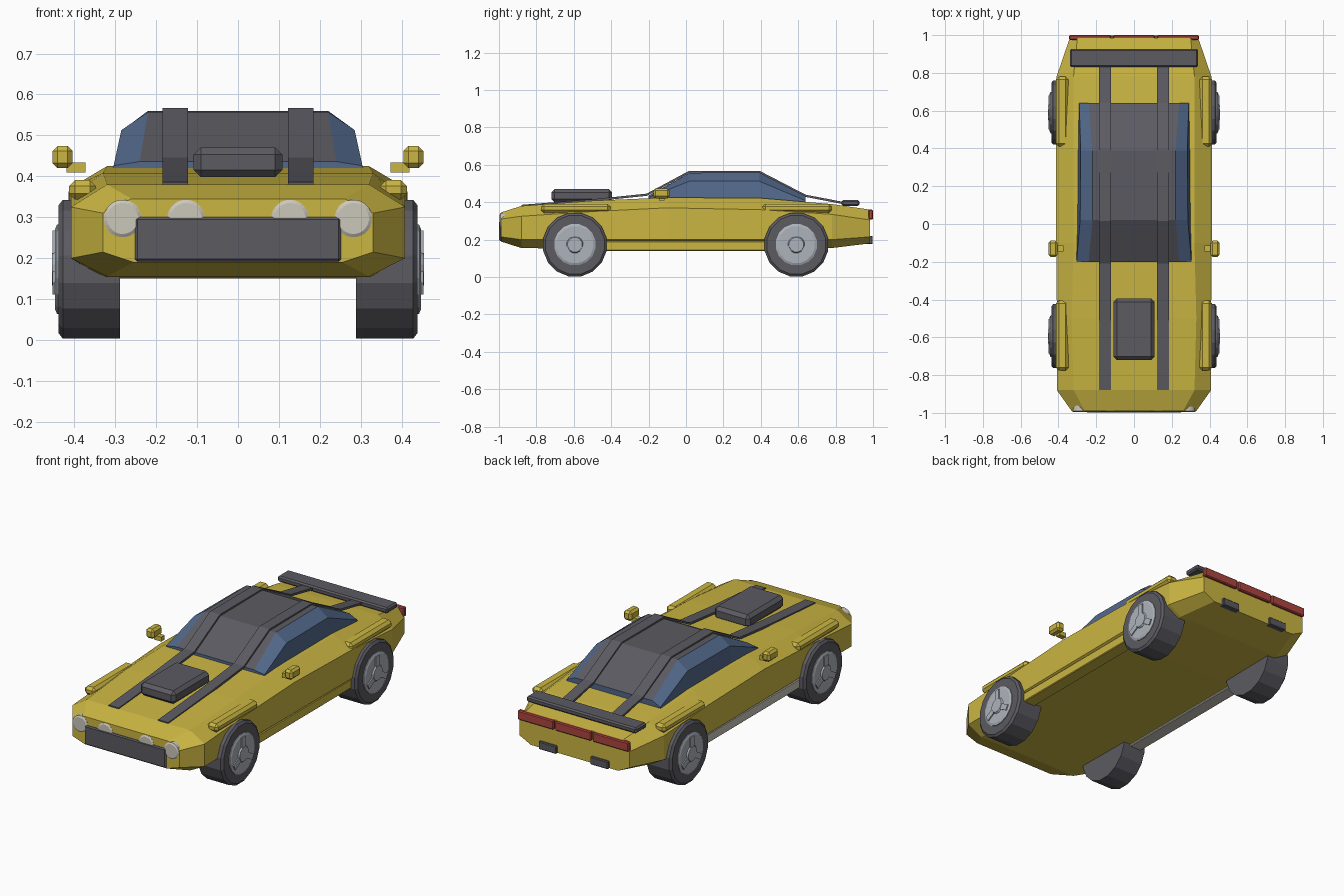
import bpy, bmesh, math
from mathutils import Matrix

if "Cube" in bpy.data.objects:
    bpy.data.objects.remove(bpy.data.objects["Cube"])


def material(name, rgb):
    m = bpy.data.materials.new(name)
    m.diffuse_color = (*rgb, 1)
    m.use_nodes = True
    m.node_tree.nodes["Principled BSDF"].inputs["Base Color"].default_value = m.diffuse_color
    return m


YELLOW = material("yellow paint", (0.60, 0.47, 0.055))
DARK = material("dark trim", (0.105, 0.103, 0.12))
BLUE = material("window blue", (0.085, 0.14, 0.26))
RED = material("tail light red", (0.42, 0.06, 0.05))
CREAM = material("pale lamp", (0.60, 0.57, 0.50))
SILVER = material("wheel silver", (0.42, 0.45, 0.50))


def finish(name, bm, mats):
    bmesh.ops.recalc_face_normals(bm, faces=bm.faces)
    me = bpy.data.meshes.new(name)
    bm.to_mesh(me)
    bm.free()
    for m in mats:
        me.materials.append(m)
    ob = bpy.data.objects.new(name, me)
    bpy.context.collection.objects.link(ob)
    return ob


def loft(name, rings, mats, rule=None):
    """Skin closed rings of points; rule(i) gives the material of ring edge i."""
    bm = bmesh.new()
    vs = [[bm.verts.new(p) for p in r] for r in rings]
    n = len(rings[0])
    for a, b in zip(vs, vs[1:]):
        for i in range(n):
            f = bm.faces.new((a[i], a[(i + 1) % n], b[(i + 1) % n], b[i]))
            f.material_index = rule(i) if rule else 0
    bm.faces.new(vs[0])
    bm.faces.new(vs[-1])
    return finish(name, bm, mats)


def block(name, lo, hi, mat, bevel=0.0):
    bm = bmesh.new()
    size = [h - l for l, h in zip(lo, hi)]
    mid = [(h + l) / 2 for l, h in zip(lo, hi)]
    bmesh.ops.create_cube(bm, size=1, matrix=Matrix.Translation(mid) @ Matrix.Diagonal((*size, 1)))
    if bevel:
        bmesh.ops.bevel(bm, geom=bm.edges[:], offset=bevel, segments=1, affect='EDGES')
    return finish(name, bm, [mat])


def mirrored_block(name, lo, hi, mat, bevel=0.0):
    block(name + "_right", lo, hi, mat, bevel)
    block(name + "_left", (-hi[0], lo[1], lo[2]), (-lo[0], hi[1], hi[2]), mat, bevel)


def disc(name, center, axis, profile, mat, sides):
    """Turned part: profile is (offset along axis, radius)."""
    rings = []
    for off, r in profile:
        ring = []
        for k in range(sides):
            a = 2 * math.pi * (k + 0.5) / sides
            u, w = r * math.cos(a), r * math.sin(a)
            d = (off, u, w) if axis == 'X' else (u, off, w)
            ring.append(tuple(c + e for c, e in zip(center, d)))
        rings.append(ring)
    return loft(name, rings, [mat])


# body shell: y, bottom half width, bottom z, side half width, low z, high z, top half width, top z
body = []
for y, wb, zb, ws, zl, zh, wt, zt in [
    (-0.99, 0.255, 0.19, 0.33, 0.215, 0.31, 0.26, 0.345),
    (-0.88, 0.32, 0.155, 0.408, 0.20, 0.325, 0.32, 0.38),
    (-0.50, 0.33, 0.15, 0.408, 0.20, 0.35, 0.33, 0.408),
    (-0.10, 0.33, 0.15, 0.412, 0.20, 0.37, 0.32, 0.425),
    (0.40, 0.33, 0.15, 0.414, 0.20, 0.36, 0.32, 0.422),
    (0.78, 0.33, 0.155, 0.41, 0.20, 0.335, 0.32, 0.39),
    (0.985, 0.27, 0.18, 0.34, 0.215, 0.305, 0.30, 0.36),
]:
    right = [(wb, zb), (ws, zl), (ws, zh), (wt, zt)]
    body.append([(x, y, z) for x, z in right] + [(-x, y, z) for x, z in reversed(right)])
loft("body", body, [YELLOW])

# cabin: blue side glass, dark centre panel over the roof
cabin = []
for y, wb, zb, ws, zs, wt, zt in [
    (-0.20, 0.306, 0.415, 0.304, 0.426, 0.24, 0.436),
    (0.02, 0.30, 0.415, 0.285, 0.513, 0.22, 0.557),
    (0.39, 0.297, 0.41, 0.282, 0.513, 0.22, 0.560),
    (0.64, 0.292, 0.395, 0.290, 0.408, 0.24, 0.432),
]:
    right = [(wb, zb), (ws, zs), (wt, zt)]
    cabin.append([(x, y, z) for x, z in right] + [(-x, y, z) for x, z in reversed(right)])
loft("cabin", cabin, [BLUE, DARK], lambda i: 1 if i == 2 else 0)

# twin stripes that run over hood, roof and tail
path = [(-0.88, 0.386), (-0.50, 0.416), (-0.21, 0.446), (0.015, 0.567),
        (0.395, 0.567), (0.64, 0.440), (0.86, 0.398)]
for side, cx in (("right", 0.153), ("left", -0.153)):
    loft("stripe_" + side,
         [[(cx - 0.031, y, z - 0.012), (cx + 0.031, y, z - 0.012),
           (cx + 0.031, y, z), (cx - 0.031, y, z)] for y, z in path], [DARK])

# hood scoop, rear wing, grille
block("hood_scoop", (-0.109, -0.72, 0.398), (0.109, -0.395, 0.471), DARK, 0.018)
block("rear_wing", (-0.34, 0.832, 0.38), (0.34, 0.927, 0.412), DARK, 0.008)
block("grille", (-0.252, -0.999, 0.192), (0.252, -0.96, 0.300), DARK, 0.006)

# tail lights and exhausts
for i, x in enumerate((-0.232, 0, 0.232)):
    block(f"tail_light_{i + 1}", (x - 0.111, 0.975, 0.308), (x + 0.111, 1.0, 0.360), RED, 0.005)
mirrored_block("exhaust", (0.105, 0.965, 0.176), (0.215, 0.998, 0.220), DARK, 0.004)

# headlights
for i, x in enumerate((-0.282, -0.127, 0.127, 0.282)):
    disc(f"headlight_{i + 1}", (x, -0.985, 0.297), 'Y',
         [(0.03, 0.046), (-0.006, 0.046), (-0.011, 0.038)], CREAM, 24)

# fender ridges, door mirrors
mirrored_block("front_fender_ridge", (0.347, -0.775, 0.343), (0.413, -0.405, 0.391), YELLOW, 0.015)
mirrored_block("rear_fender_ridge", (0.347, 0.41, 0.343), (0.413, 0.78, 0.391), YELLOW, 0.015)
mirrored_block("mirror_stalk", (0.373, -0.145, 0.409), (0.419, -0.115, 0.434), YELLOW)
mirrored_block("mirror_housing", (0.404, -0.175, 0.420), (0.453, -0.088, 0.474), YELLOW, 0.012)

# sills: painted on the right, pale on the left
block("right_sill", (0.33, -0.47, 0.140), (0.406, 0.47, 0.192), YELLOW, 0.004)
block("left_sill", (-0.406, -0.47, 0.140), (-0.33, 0.47, 0.192), CREAM, 0.004)

# wheels with silver hubs and raised spokes
for end, y in (("front", -0.594), ("rear", 0.590)):
    for side, s in (("right", 1), ("left", -1)):
        c = (0, y, 0.173)
        tag = f"{end}_{side}"
        disc("tyre_" + tag, c, 'X',
             [(s * 0.288, 0.173), (s * 0.428, 0.173), (s * 0.438, 0.16)], DARK, 16)
        disc("hub_" + tag, c, 'X',
             [(s * 0.43, 0.112), (s * 0.442, 0.112), (s * 0.447, 0.10)], SILVER, 16)
        disc("hub_cap_" + tag, c, 'X', [(s * 0.44, 0.05), (s * 0.455, 0.04)], SILVER, 12)
        for k in range(3):
            spoke = block(f"spoke_{tag}_{k + 1}", (-0.006, -0.016, 0.02), (0.006, 0.016, 0.095), SILVER)
            spoke.location = (s * 0.447, y, 0.173)
            spoke.rotation_euler = (k * 2 * math.pi / 3, 0, 0)
